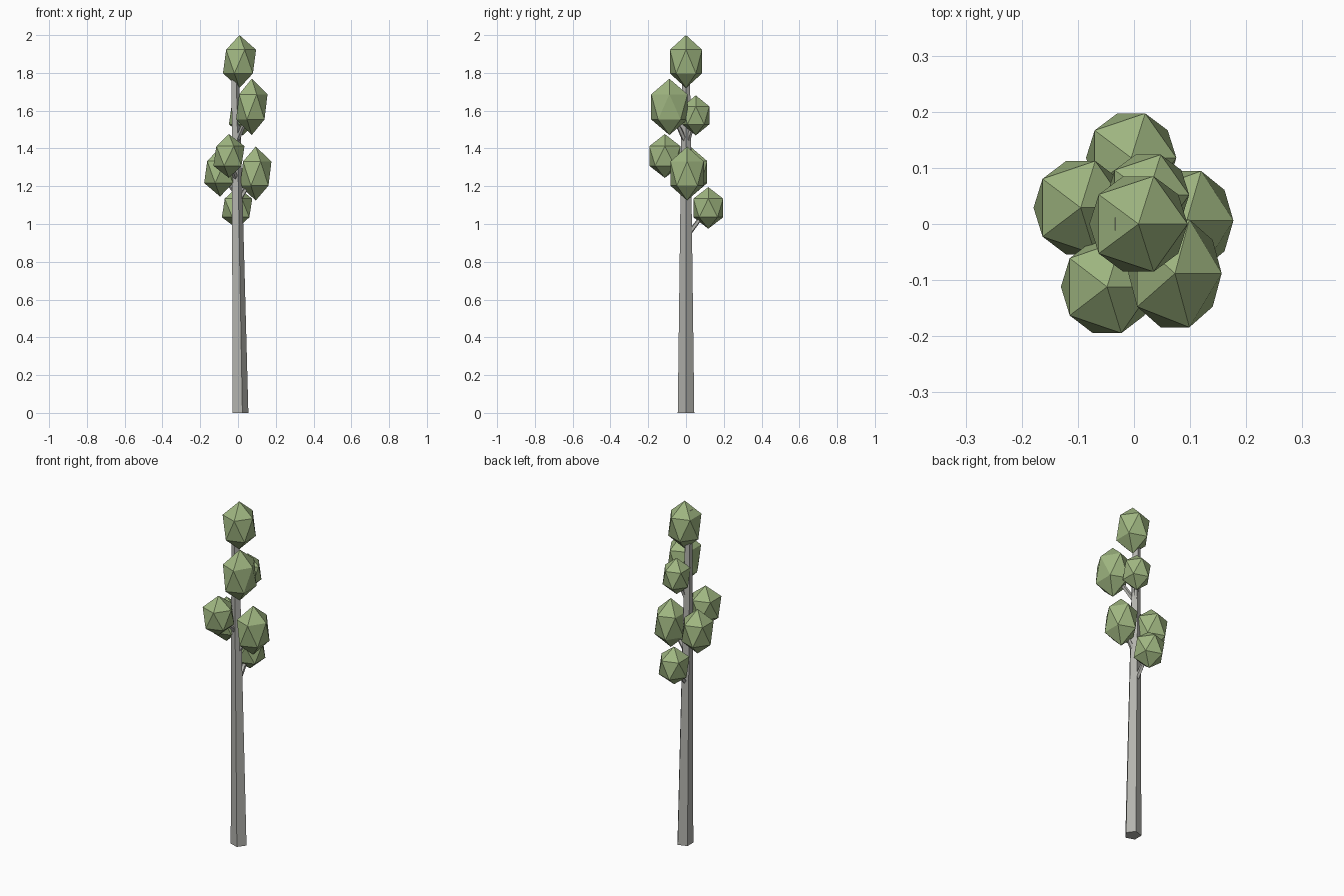
import bpy, bmesh
from mathutils import Vector, Matrix

if "Cube" in bpy.data.objects:
    bpy.data.objects.remove(bpy.data.objects["Cube"])


def mat(name, col):
    m = bpy.data.materials.new(name)
    m.diffuse_color = (*col, 1)
    m.use_nodes = True
    m.node_tree.nodes["Principled BSDF"].inputs["Base Color"].default_value = m.diffuse_color
    return m


bark = mat("grey bark", (0.45, 0.45, 0.42))
leaf = mat("sage leaves", (0.35, 0.47, 0.22))


def finish(bm, name, material):
    bmesh.ops.recalc_face_normals(bm, faces=bm.faces)
    me = bpy.data.meshes.new(name)
    bm.to_mesh(me)
    bm.free()
    me.materials.append(material)
    bpy.context.collection.objects.link(bpy.data.objects.new(name, me))


def prism(name, a, b, ra, rb, sides):
    """Tapered limb from a to b; level end rings."""
    import math
    a, b = Vector(a), Vector(b)
    level = abs((b - a).normalized().z) > 0.99
    q = Matrix.Identity(3) if level else (b - a).to_track_quat('Z', 'Y').to_matrix()
    bm = bmesh.new()
    rings = []
    for p, r in ((a, ra), (b, rb)):
        rings.append([bm.verts.new(p + q @ Vector((r * math.cos(i * math.tau / sides),
                      r * math.sin(i * math.tau / sides), 0))) for i in range(sides)])
    for i in range(sides):
        j = (i + 1) % sides
        bm.faces.new((rings[0][i], rings[0][j], rings[1][j], rings[1][i]))
    bm.faces.new(rings[0][::-1])
    bm.faces.new(rings[1])
    finish(bm, name, bark)


# leaning five-sided trunk
prism("trunk", (0.009, 0, 0), (-0.018, 0, 1.955), 0.046, 0.020, 5)

# leaf clumps: centre, radii, height where the branch leaves the trunk
clumps = [
    ((0.008, 0.000, 1.860), (0.098, 0.100, 0.140), None),
    ((0.073, -0.088, 1.620), (0.093, 0.113, 0.149), 1.43),
    ((0.025, 0.052, 1.575), (0.082, 0.084, 0.106), 1.41),
    ((-0.095, 0.029, 1.275), (0.094, 0.098, 0.130), 1.16),
    ((0.094, 0.006, 1.267), (0.093, 0.104, 0.143), 1.11),
    ((-0.048, -0.112, 1.360), (0.092, 0.097, 0.116), 1.23),
    ((-0.005, 0.118, 1.085), (0.090, 0.093, 0.110), 0.93),
]
for n, (c, r, z) in enumerate(clumps, 1):
    bm = bmesh.new()
    bmesh.ops.create_icosphere(bm, subdivisions=1, radius=1)
    for v in bm.verts:
        v.co = Vector((v.co.x * r[0] + c[0], v.co.y * r[1] + c[1], v.co.z * r[2] + c[2]))
    finish(bm, f"leaf_clump_{n}", leaf)
    if z:
        x = 0.009 - 0.027 * z / 1.955
        prism(f"branch_{n}", (x, 0, z), c, 0.014, 0.009, 5)
